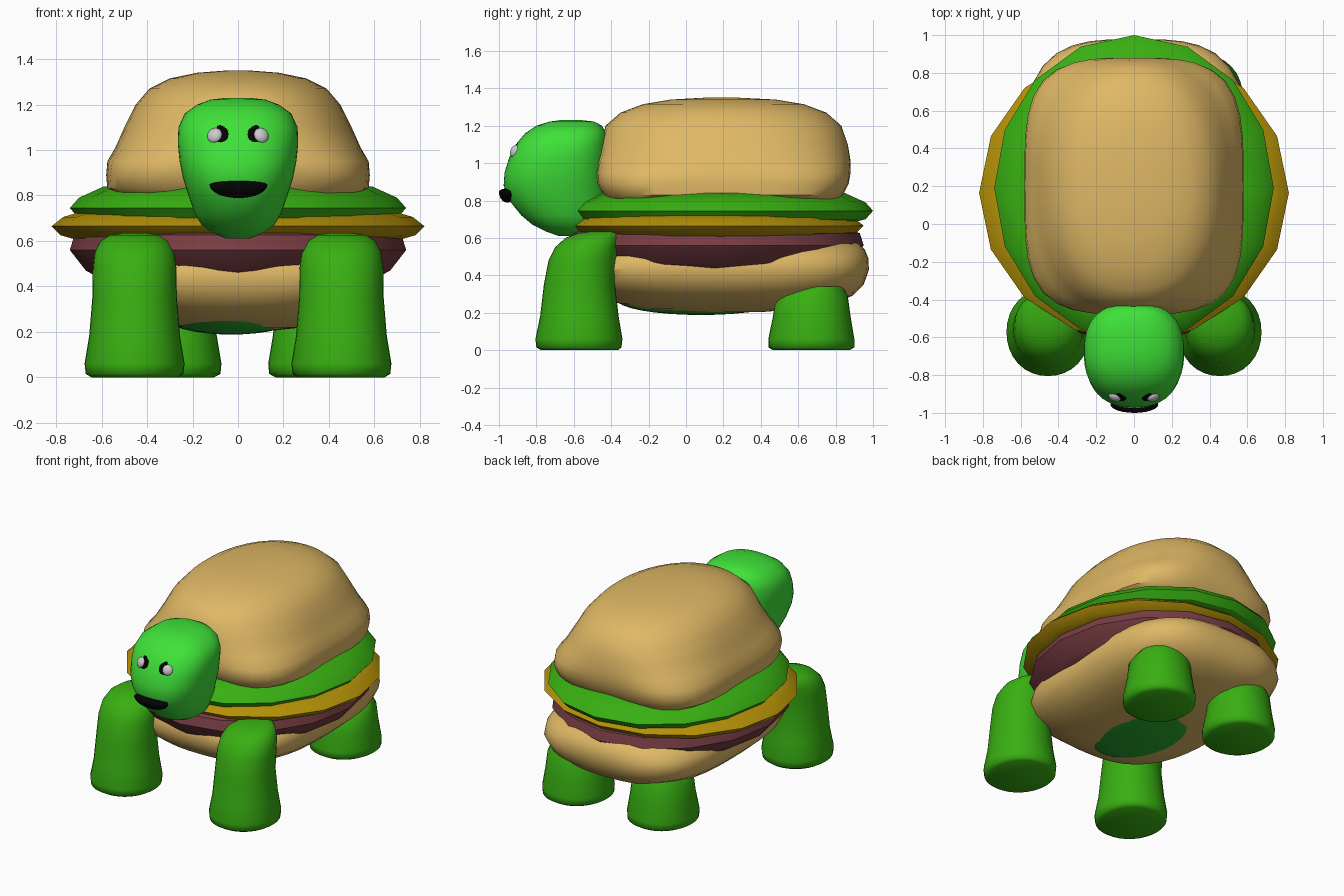
import bpy, bmesh
from math import sin, cos, pi, radians


def material(name, rgb):
    m = bpy.data.materials.new(name)
    m.diffuse_color = (*rgb, 1)
    return m


BUN = material("bun", (0.74, 0.48, 0.13))
LEAF = material("leaf_green", (0.04, 0.43, 0.006))
SKIN = material("head_green", (0.05, 0.76, 0.04))
CHEESE = material("cheese", (0.45, 0.28, 0.002))
MEAT = material("meat", (0.19, 0.047, 0.058))
BELLY = material("belly_green", (0.025, 0.42, 0.03))
BLACK = material("black", (0.001, 0.001, 0.001))
GREY = material("pupil_grey", (0.6, 0.6, 0.6))


def finish(name, bm, mat, angle=40):
    bmesh.ops.recalc_face_normals(bm, faces=bm.faces)
    me = bpy.data.meshes.new(name)
    bm.to_mesh(me)
    bm.free()
    me.materials.append(mat)
    ob = bpy.data.objects.new(name, me)
    bpy.context.collection.objects.link(ob)
    bpy.ops.object.select_all(action='DESELECT')
    ob.select_set(True)
    bpy.context.view_layer.objects.active = ob
    bpy.ops.object.shade_smooth_by_angle(angle=radians(angle))
    return ob


def loft(name, rings, mat, sides=48, cx=0.0, angle=40):
    """Stack of superellipse rings: (z, half width, y front, y back, exponent)."""
    bm = bmesh.new()
    loops = []
    for z, rx, y0, y1, n in rings:
        cy, ry = (y0 + y1) / 2, (y1 - y0) / 2
        loop = []
        for i in range(sides):
            c, s = cos(2 * pi * i / sides), sin(2 * pi * i / sides)
            k = (abs(c) ** n + abs(s) ** n) ** (-1 / n)
            loop.append(bm.verts.new((cx + rx * c * k, cy + ry * s * k, z)))
        loops.append(loop)
    for a, b in zip(loops, loops[1:]):
        for i in range(sides):
            j = (i + 1) % sides
            bm.faces.new((a[i], a[j], b[j], b[i]))
    bm.faces.new(loops[0])
    bm.faces.new(loops[-1])
    return finish(name, bm, mat, angle)


def ball(name, loc, radii, mat, rot=(0, 0, 0), top=1.0):
    bm = bmesh.new()
    bmesh.ops.create_uvsphere(bm, u_segments=24, v_segments=16, radius=1)
    for v in bm.verts:
        v.co.x *= radii[0]
        v.co.y *= radii[1]
        v.co.z *= radii[2] * (top if v.co.z > 0 else 1)
    ob = finish(name, bm, mat, 60)
    ob.location = loc
    ob.rotation_euler = [radians(a) for a in rot]
    return ob


# Buns: pillow-shaped, squarer at the rim and rounder at the crown
loft("top_bun", [
    (0.78, 0.50, -0.40, 0.80, 3.8), (0.83, 0.575, -0.44, 0.84, 3.8),
    (0.89, 0.58, -0.475, 0.87, 3.8), (0.95, 0.575, -0.48, 0.88, 3.5),
    (1.01, 0.54, -0.475, 0.88, 2.9), (1.10, 0.50, -0.455, 0.865, 2.5),
    (1.20, 0.45, -0.43, 0.83, 2.3), (1.27, 0.39, -0.35, 0.75, 2.2),
    (1.315, 0.30, -0.23, 0.63, 2.2), (1.34, 0.18, -0.08, 0.48, 2.1),
    (1.35, 0.05, 0.10, 0.28, 2)], BUN)
loft("bottom_bun", [
    (0.205, 0.14, -0.05, 0.42, 2.1), (0.22, 0.28, -0.22, 0.60, 2.3),
    (0.25, 0.42, -0.36, 0.78, 2.5), (0.29, 0.51, -0.46, 0.89, 2.8),
    (0.35, 0.575, -0.53, 0.95, 3.2), (0.43, 0.605, -0.56, 0.978, 3.4),
    (0.49, 0.595, -0.55, 0.975, 3.3), (0.54, 0.56, -0.52, 0.955, 3.1),
    (0.58, 0.49, -0.46, 0.91, 2.9)], BUN, cx=0.01)
ball("belly_patch", (-0.03, 0.08, 0.27), (0.30, 0.45, 0.082), BELLY)

# Filling: sixteen-sided discs with pointed rims (z, inset from rim)
def disc(name, rx, y0, y1, profile, mat):
    loft(name, [(z, rx - d, y0 + d, y1 - d, 2) for z, d in profile],
         mat, sides=16, angle=30)


disc("lettuce", 0.74, -0.62, 1.00,
     [(0.68, 0.12), (0.70, 0.04), (0.745, 0), (0.79, 0.04), (0.84, 0.15)], LEAF)
disc("cheese", 0.82, -0.62, 0.95,
     [(0.605, 0.11), (0.625, 0.04), (0.665, 0), (0.705, 0.05), (0.72, 0.10)], CHEESE)
disc("patty", 0.74, -0.64, 0.95,
     [(0.425, 0.15), (0.47, 0.07), (0.56, 0), (0.625, 0.02), (0.65, 0.08)], MEAT)

# Legs: flared feet, front pair rounded at the shoulder
for side, x in (("left", -0.455), ("right", 0.455)):
    loft("front_leg_" + side, [
        (0, 0.19, -0.775, -0.365, 2.1), (0.015, 0.215, -0.80, -0.345, 2.1),
        (0.06, 0.22, -0.805, -0.34, 2.1), (0.18, 0.20, -0.78, -0.36, 2.1),
        (0.35, 0.186, -0.76, -0.38, 2.1), (0.48, 0.184, -0.735, -0.37, 2.1),
        (0.55, 0.176, -0.70, -0.36, 2.1), (0.60, 0.15, -0.645, -0.355, 2.1),
        (0.625, 0.11, -0.58, -0.355, 2.1), (0.635, 0.05, -0.51, -0.38, 2)],
        LEAF, sides=32, cx=x, angle=60)
for side, x in (("left", -0.295), ("right", 0.355)):
    loft("back_leg_" + side, [
        (0, 0.19, 0.465, 0.875, 2.1), (0.015, 0.218, 0.44, 0.90, 2.1),
        (0.06, 0.222, 0.44, 0.90, 2.1), (0.18, 0.202, 0.465, 0.88, 2.1),
        (0.29, 0.19, 0.48, 0.865, 2.1), (0.34, 0.16, 0.56, 0.84, 2)],
        LEAF, sides=32, cx=x, angle=60)

# Head with tapering chin
loft("head", [
    (0.61, 0.05, -0.68, -0.52, 2), (0.635, 0.11, -0.75, -0.48, 2.1),
    (0.67, 0.16, -0.82, -0.45, 2.2), (0.72, 0.19, -0.88, -0.43, 2.2),
    (0.80, 0.218, -0.945, -0.42, 2.3), (0.88, 0.243, -0.975, -0.42, 2.3),
    (0.95, 0.257, -0.97, -0.42, 2.4), (1.03, 0.265, -0.945, -0.42, 2.4),
    (1.10, 0.262, -0.91, -0.42, 2.5), (1.16, 0.235, -0.86, -0.425, 2.5),
    (1.20, 0.18, -0.80, -0.45, 2.5), (1.222, 0.12, -0.73, -0.49, 2.3),
    (1.23, 0.05, -0.67, -0.56, 2)], SKIN)

# Face
for side, s in (("left", -1), ("right", 1)):
    ball("eye_" + side, (s * 0.103, -0.895, 1.055), (0.07, 0.024, 0.067),
         BLACK, rot=(-22, 0, s * 27))
    ball("pupil_" + side, (s * 0.102, -0.913, 1.063), (0.035, 0.024, 0.035),
         GREY, rot=(-22, 0, s * 27))
ball("mouth", (0.002, -0.955, 0.847), (0.127, 0.045, 0.058), BLACK, top=0.3)
